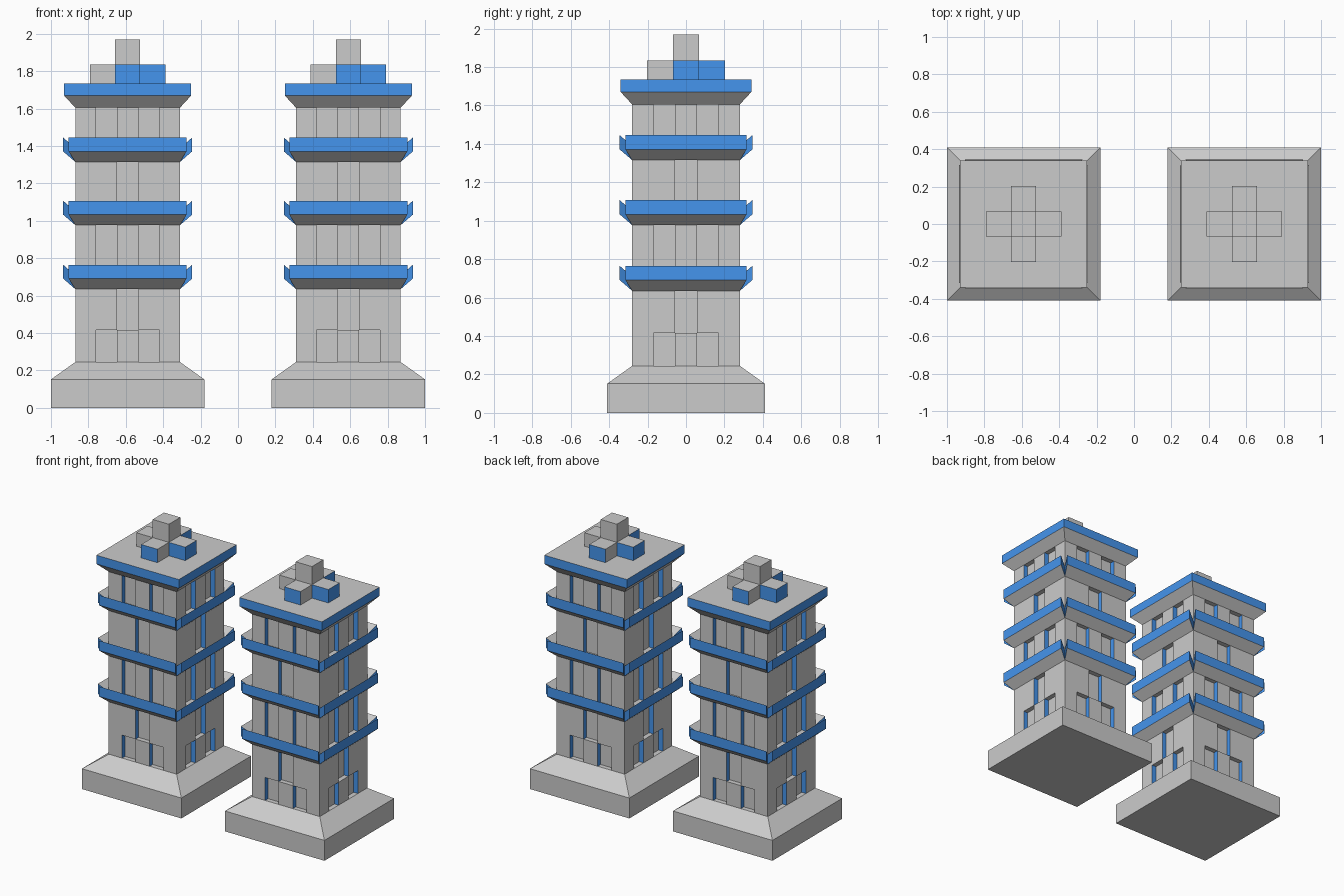
import bpy, bmesh
from mathutils import Vector, Matrix
from math import pi

if "Cube" in bpy.data.objects:
    bpy.data.objects.remove(bpy.data.objects["Cube"])

CENTRES = (-0.59, 0.59)
GREY, BLUE = 0, 1
grey = bpy.data.materials.new("grey")
grey.diffuse_color = (0.7, 0.7, 0.7, 1)
grey.use_nodes = True
grey.node_tree.nodes["Principled BSDF"].inputs["Base Color"].default_value = grey.diffuse_color
blue = bpy.data.materials.new("blue")
blue.diffuse_color = (0.06, 0.3, 0.85, 1)
blue.use_nodes = True
blue.node_tree.nodes["Principled BSDF"].inputs["Base Color"].default_value = blue.diffuse_color


def quad(bm, pts, out, mat=GREY):
    """One flat face, turned to look along 'out'."""
    f = bm.faces.new([bm.verts.new(p) for p in pts])
    f.normal_update()
    if f.normal.dot(Vector(out)) < 0:
        f.normal_flip()
    f.material_index = mat


def finish(bm, name, four_sided=False):
    """Optionally repeat the front side four times; place on both towers."""
    if four_sided:
        src = bm.faces[:]
        for k in (1, 2, 3):
            new = bmesh.ops.duplicate(bm, geom=src)["geom"]
            bmesh.ops.rotate(bm, verts=[g for g in new if isinstance(g, bmesh.types.BMVert)],
                             cent=(0, 0, 0), matrix=Matrix.Rotation(k * pi / 2, 3, 'Z'))
    me = bpy.data.meshes.new(name)
    bm.to_mesh(me)
    bm.free()
    me.materials.append(grey)
    me.materials.append(blue)
    for side, x in zip(("left", "right"), CENTRES):
        ob = bpy.data.objects.new(f"{side}_{name}", me)
        ob.location.x = x
        bpy.context.collection.objects.link(ob)


def square_stack(name, profile, mats):
    """Square solid from (half width, z) rings with one colour per level."""
    bm = bmesh.new()
    rings = [[bm.verts.new((sx * r, sy * r, z)) for sx, sy in ((-1, -1), (1, -1), (1, 1), (-1, 1))]
             for r, z in profile]
    for a, b, m in zip(rings, rings[1:], mats):
        for i in range(4):
            j = (i + 1) % 4
            bm.faces.new((a[i], a[j], b[j], b[i])).material_index = m
    bm.faces.new(rings[0][::-1])
    bm.faces.new(rings[-1])
    finish(bm, name)


# plinth and overhanging roof slab
square_stack("plinth", [(0.41, 0), (0.41, 0.152), (0.28, 0.245)], [GREY, GREY])
square_stack("roof", [(0.28, 1.605), (0.34, 1.67), (0.34, 1.735)], [GREY, BLUE])

# walls: grid of cells, window cells set back with blue jambs
R, D = 0.28, 0.035
XS = [-0.28, -0.17, -0.058, 0.058, 0.17, 0.28]
ZS = [0.245, 0.416, 0.635, 0.71, 0.98, 1.055, 1.315, 1.39, 1.605]
PAIR, MID, NONE = (1, 3), (2,), ()
ROWS = [PAIR, MID, NONE, PAIR, NONE, MID, NONE, PAIR]


def y_of(i, j):
    return -R + D if 0 <= j < len(ROWS) and i in ROWS[j] else -R


bm = bmesh.new()
for j in range(len(ROWS)):
    for i in range(5):
        x0, x1, z0, z1, y = XS[i], XS[i + 1], ZS[j], ZS[j + 1], y_of(i, j)
        quad(bm, [(x0, y, z0), (x1, y, z0), (x1, y, z1), (x0, y, z1)], (0, -1, 0))
        if y > -R:
            for x, n, o in ((x0, i - 1, 1), (x1, i + 1, -1)):
                e = y_of(n, j)
                if e != y:
                    quad(bm, [(x, e, z0), (x, y, z0), (x, y, z1), (x, e, z1)], (o, 0, 0), BLUE)
            for z, n, o in ((z0, j - 1, 1), (z1, j + 1, -1)):
                e = y_of(i, n)
                if e != y:
                    quad(bm, [(x0, e, z), (x1, e, z), (x1, y, z), (x0, y, z)], (0, 0, o))
finish(bm, "walls", True)

# slanted balcony bands, notched at the corners
for n, z in enumerate((0.635, 0.977, 1.315)):
    bm = bmesh.new()
    prof = [(0.28, z, 0.28), (0.345, z + 0.056, 0.315), (0.345, z + 0.13, 0.315), (0.28, z + 0.074, 0.28)]
    L = [(-w, -r, h) for r, h, w in prof]
    Q = [(w, -r, h) for r, h, w in prof]
    for i, out, m in ((0, (0, 0, -1), GREY), (1, (0, -1, 0), BLUE), (2, (0, 0, 1), GREY)):
        quad(bm, [L[i], Q[i], Q[i + 1], L[i + 1]], out, m)
    quad(bm, L, (-1, 0, 0), BLUE)
    quad(bm, Q, (1, 0, 0), BLUE)
    finish(bm, f"balcony_band_{n + 1}", True)

# rooftop: tall centre block and four low blocks around it
B, A, Z0, Z1 = 0.067, 0.202, 1.735, 1.835
square_stack("roof_centre_block", [(B, Z0), (B, 1.97)], [GREY])
bm = bmesh.new()
quad(bm, [(-B, -A, Z0), (B, -A, Z0), (B, -A, Z1), (-B, -A, Z1)], (0, -1, 0), BLUE)
quad(bm, [(-B, -A, Z0), (-B, -B, Z0), (-B, -B, Z1), (-B, -A, Z1)], (-1, 0, 0), BLUE)
quad(bm, [(B, -A, Z0), (B, -B, Z0), (B, -B, Z1), (B, -A, Z1)], (1, 0, 0))
quad(bm, [(-B, -A, Z1), (B, -A, Z1), (B, -B, Z1), (-B, -B, Z1)], (0, 0, 1))
finish(bm, "roof_side_blocks", True)
